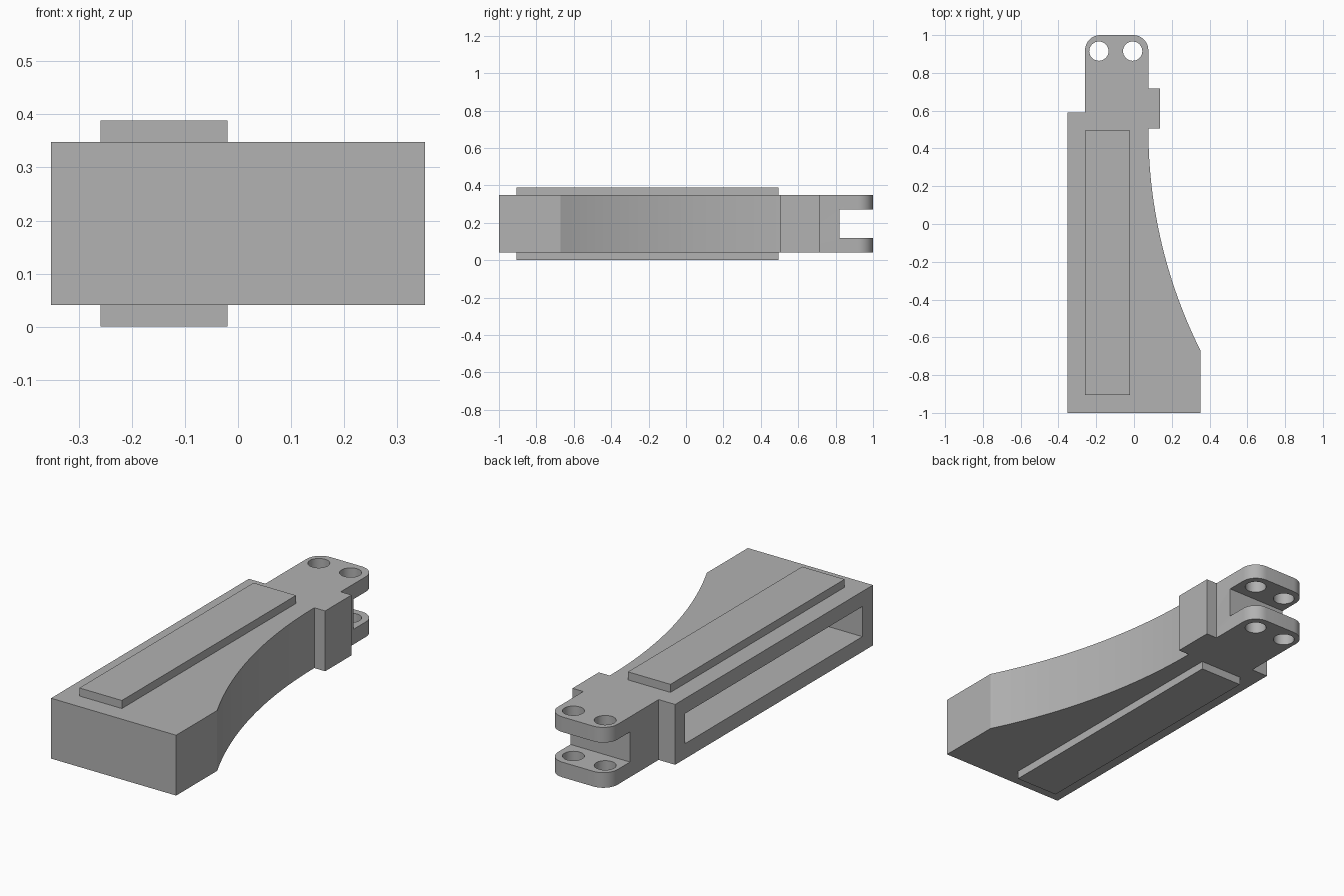
import bpy, bmesh
from math import radians, sin, cos, asin, pi

old = bpy.data.objects.get("Cube")
if old:
    bpy.data.objects.remove(old, do_unlink=True)

# Single grey material
grey = bpy.data.materials.new("plain grey")
grey.use_nodes = True
colour = (0.445, 0.445, 0.445, 1)
grey.diffuse_color = colour
grey.node_tree.nodes["Principled BSDF"].inputs["Base Color"].default_value = colour

BOTTOM, TOP = 0.041, 0.348      # main body heights
SLOT_LOW, SLOT_HIGH = 0.118, 0.271


def prism(name, outline, z0, z1):
    """Extrude a counter-clockwise outline from z0 up to z1."""
    bm = bmesh.new()
    face = bm.faces.new([bm.verts.new((x, y, z0)) for x, y in outline])
    new = bmesh.ops.extrude_face_region(bm, geom=[face])["geom"]
    bmesh.ops.translate(bm, vec=(0, 0, z1 - z0),
                        verts=[v for v in new if isinstance(v, bmesh.types.BMVert)])
    bmesh.ops.recalc_face_normals(bm, faces=bm.faces)
    mesh = bpy.data.meshes.new(name)
    bm.to_mesh(mesh)
    bm.free()
    mesh.materials.append(grey)
    obj = bpy.data.objects.new(name, mesh)
    bpy.context.collection.objects.link(obj)
    return obj


def box(name, x0, x1, y0, y1, z0, z1):
    return prism(name, [(x0, y0), (x1, y0), (x1, y1), (x0, y1)], z0, z1)


def arc(cx, cy, r, start, end, steps):
    angles = [start + (end - start) * i / steps for i in range(steps + 1)]
    return [(cx + r * cos(a), cy + r * sin(a)) for a in angles]


def cut(target, cutter):
    cutter.hide_render = True
    mod = target.modifiers.new("cut", 'BOOLEAN')
    mod.operation, mod.solver, mod.object = 'DIFFERENCE', 'EXACT', cutter
    bpy.context.view_layer.objects.active = target
    bpy.ops.object.modifier_apply(modifier=mod.name)
    bpy.data.objects.remove(cutter, do_unlink=True)


# Body outline: wide foot, concave sweep, neck and rounded fork end
left, neck_l, neck_r, right = -0.352, -0.259, 0.076, 0.352
sweep_y, foot_y, corner = 0.5, -0.67, 0.08
rise, run = sweep_y - foot_y, right - neck_r
radius = (rise ** 2 + run ** 2) / (2 * run)
sweep = arc(neck_r + radius, sweep_y, radius, pi + asin(rise / radius), pi, 28)
outline = [(left, -1), (right, -1)] + sweep
outline += arc(neck_r - corner, 1 - corner, corner, 0, pi / 2, 10)
outline += arc(neck_l + corner, 1 - corner, corner, pi / 2, pi, 10)
outline += [(neck_l, 0.59), (left, 0.59)]
body = prism("body", outline, BOTTOM, TOP)

# Fork slot, side pocket and pin holes
cut(body, box("slot_cutter", -0.5, 0.5, 0.82, 1.2, SLOT_LOW, SLOT_HIGH))
cut(body, box("pocket_cutter", -0.5, -0.1, -0.915, 0.51, SLOT_LOW, SLOT_HIGH))
for x in (-0.186, -0.007):
    cut(body, prism("hole_cutter", arc(x, 0.915, 0.051, 0, 2 * pi, 32)[:-1], -0.1, 0.5))

# Long pads above and below, and the side tab
box("top_pad", -0.259, -0.02, -0.905, 0.495, TOP, 0.389)
box("bottom_pad", -0.259, -0.02, -0.905, 0.495, 0, BOTTOM)
box("side_tab", neck_r, 0.137, 0.505, 0.717, BOTTOM, TOP)

bpy.ops.object.select_all(action='DESELECT')
body.select_set(True)
bpy.context.view_layer.objects.active = body
bpy.ops.object.shade_smooth_by_angle(angle=radians(25))
